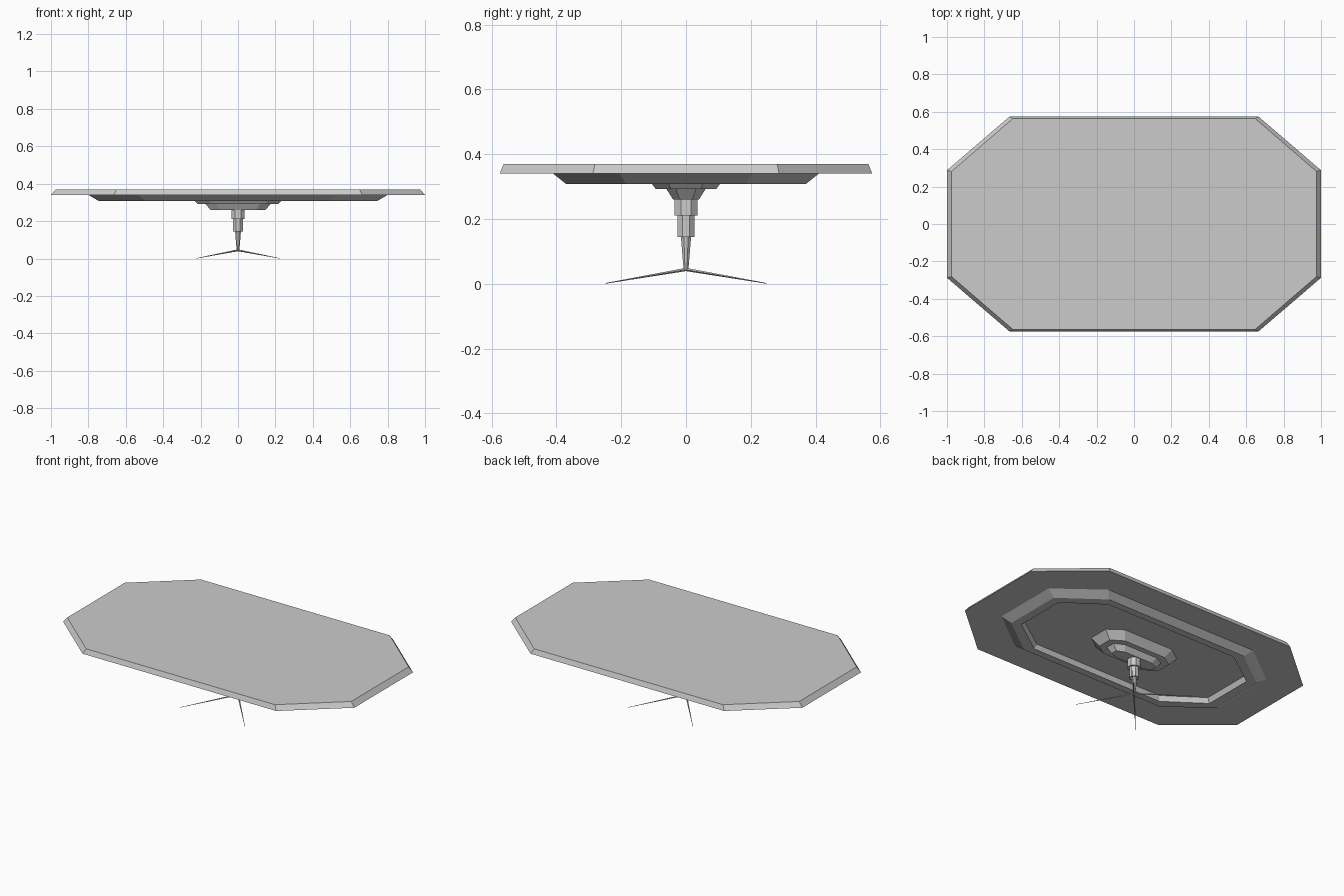
import bpy, bmesh, math
from mathutils import Vector

if "Cube" in bpy.data.objects:
    bpy.data.objects.remove(bpy.data.objects["Cube"])


def loft(name, rings):
    """Skin a closed solid through a stack of matching rings."""
    bm = bmesh.new()
    loops = [[bm.verts.new(p) for p in ring] for ring in rings]
    n = len(loops[0])
    for a, b in zip(loops, loops[1:]):
        for i in range(n):
            j = (i + 1) % n
            bm.faces.new((a[i], a[j], b[j], b[i]))
    bm.faces.new(loops[0])
    bm.faces.new(loops[-1])
    bmesh.ops.recalc_face_normals(bm, faces=bm.faces)
    mesh = bpy.data.meshes.new(name)
    bm.to_mesh(mesh)
    bm.free()
    obj = bpy.data.objects.new(name, mesh)
    bpy.context.collection.objects.link(obj)
    return obj


def octagon(hx, hy, z, kx=0.665, ky=0.5):
    """Rectangle with clipped corners; kx, ky set where the clips start."""
    cx, cy = hx * kx, hy * ky
    return [(hx, -cy, z), (hx, cy, z), (cx, hy, z), (-cx, hy, z),
            (-hx, cy, z), (-hx, -cy, z), (-cx, -hy, z), (cx, -hy, z)]


def circle(r, z, n=8):
    return [(r * math.cos(math.tau * (i + 0.5) / n),
             r * math.sin(math.tau * (i + 0.5) / n), z) for i in range(n)]


# Table top with a bevelled edge, and a stepped rim hollowed out underneath
loft("table_top", [
    octagon(0.975, 0.563, 0.37),
    octagon(1.0, 0.575, 0.34),
    octagon(0.80, 0.41, 0.34),
    octagon(0.745, 0.37, 0.308),
    octagon(0.69, 0.325, 0.308),
    octagon(0.675, 0.315, 0.338),
])

# Stepped mounting plates below the top
loft("upper_plate", [octagon(0.26, 0.127, 0.338), octagon(0.217, 0.093, 0.292)])
loft("lower_plate", [octagon(0.175, 0.06, 0.292), octagon(0.147, 0.04, 0.26)])

# Stepped stem narrowing to the foot
loft("stem", [
    circle(0.039, 0.26), circle(0.039, 0.21),
    circle(0.028, 0.21), circle(0.028, 0.145),
    circle(0.017, 0.145), circle(0.008, 0.042),
])

# Four needle legs spread diagonally
for sx, side in ((-1, "left"), (1, "right")):
    for sy, end in ((-1, "front"), (1, "back")):
        tip = Vector((sx * 0.222, sy * 0.25, 0.001))
        across = Vector((-tip.y, tip.x, 0)).normalized()
        up = Vector((0, 0, 1))
        rings = []
        for centre, r in ((Vector((0, 0, 0.044)), 0.005), (tip, 0.001)):
            rings.append([centre + across * r, centre + up * r,
                          centre - across * r, centre - up * r])
        loft(f"{end}_{side}_leg", rings)
